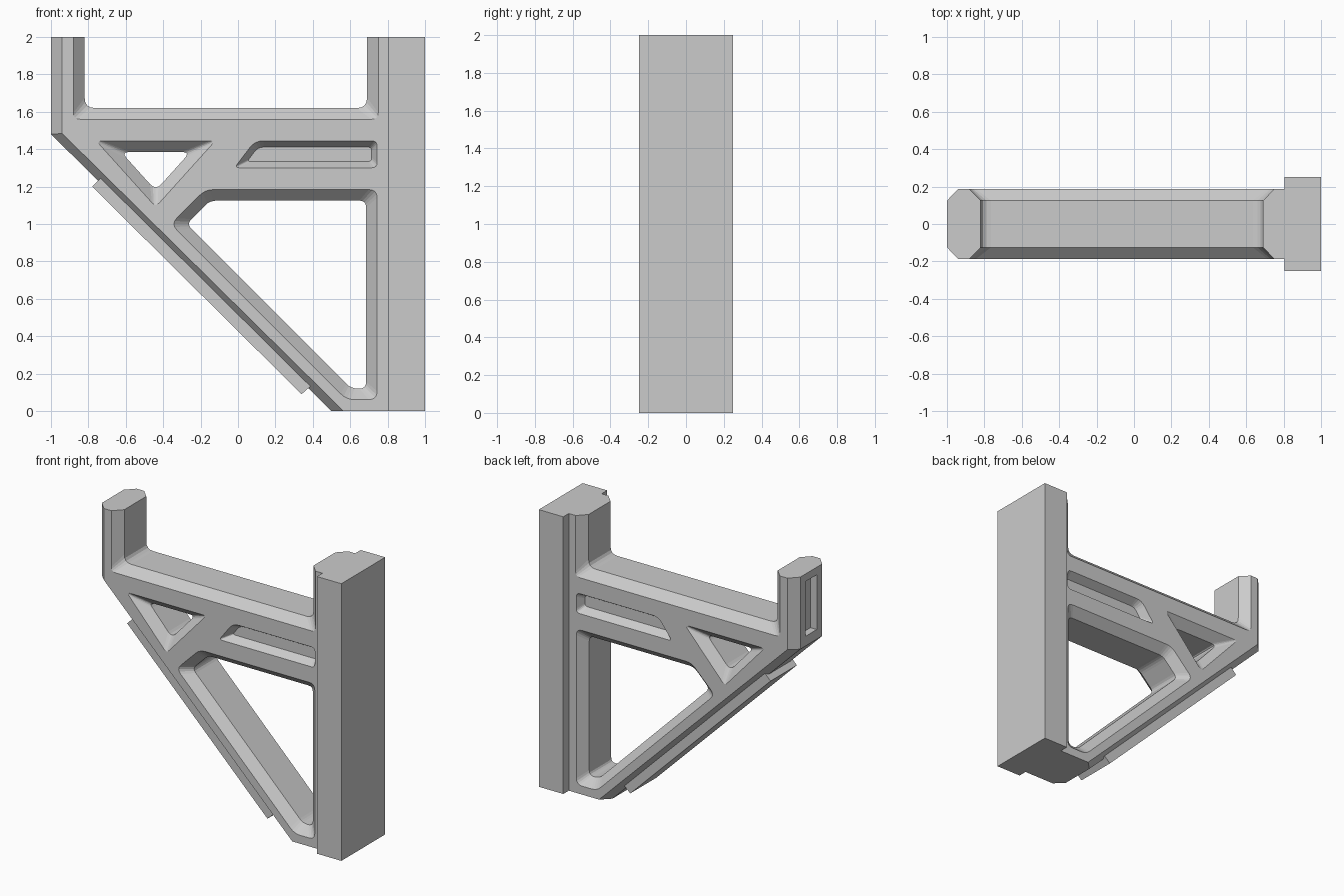
import bpy, bmesh
from mathutils import Vector

if "Cube" in bpy.data.objects:
    bpy.data.objects.remove(bpy.data.objects["Cube"])


def inset(poly, dists):
    """Move each edge of a counter-clockwise polygon inwards by its distance."""
    n = len(poly)
    pts = [Vector(p) for p in poly]
    lines = []
    for i in range(n):
        d = (pts[(i + 1) % n] - pts[i]).normalized()
        lines.append((pts[i] + Vector((-d.y, d.x)) * dists[i], d))
    out = []
    for i in range(n):
        (p, d), (q, e) = lines[i - 1], lines[i]
        t = (q - p).cross(e) / d.cross(e)
        out.append(p + d * t)
    return out


def rounded(poly, cuts, steps=4):
    """Round corners; cuts gives the tangent length at each corner."""
    out = []
    n = len(poly)
    for i, c in enumerate(cuts):
        p = Vector(poly[i])
        if c == 0:
            out.append(p)
            continue
        a = p + (Vector(poly[i - 1]) - p).normalized() * c
        b = p + (Vector(poly[(i + 1) % n]) - p).normalized() * c
        for k in range(steps + 1):
            t = k / steps
            out.append(a * (1 - t) ** 2 + p * 2 * t * (1 - t) + b * t * t)
    return out


def loft(name, rings):
    """Join equal-sized xz outlines placed at successive y positions."""
    bm = bmesh.new()
    rows = [[bm.verts.new((p[0], y, p[1])) for p in ring] for y, ring in rings]
    n = len(rows[0])
    for a, b in zip(rows, rows[1:]):
        for i in range(n):
            j = (i + 1) % n
            bm.faces.new((a[i], a[j], b[j], b[i]))
    bm.faces.new(rows[0][::-1])
    bm.faces.new(rows[-1])
    bm.normal_update()
    if bm.calc_volume(signed=True) < 0:
        bmesh.ops.reverse_faces(bm, faces=bm.faces)
    mesh = bpy.data.meshes.new(name)
    bm.to_mesh(mesh)
    bm.free()
    obj = bpy.data.objects.new(name, mesh)
    bpy.context.collection.objects.link(obj)
    return obj


def box(name, x0, x1, y, z0, z1):
    ring = [(x0, z0), (x1, z0), (x1, z1), (x0, z1)]
    return loft(name, [(-y, ring), (y, ring)])


def cut(target, cutter):
    """Subtract the cutter, keeping the first solver result that is sound."""
    cutter.hide_render = True
    mod = target.modifiers.new("cut", 'BOOLEAN')
    mod.operation = 'DIFFERENCE'
    mod.object = cutter
    for solver in ('EXACT', 'MANIFOLD', 'FLOAT'):
        mod.solver = solver
        deps = bpy.context.evaluated_depsgraph_get()
        deps.update()
        result = bpy.data.meshes.new_from_object(target.evaluated_get(deps))
        if len(result.polygons) > len(target.data.polygons):
            target.data = result
            break
    target.modifiers.clear()
    bpy.data.objects.remove(cutter)


FACE, MID, BEV = 0.187, 0.125, 0.06

# Bracket frame with bevelled outer edges
outline = [(-1, 2), (-1, 1.48), (0.5, 0), (0.805, 0), (0.805, 2),
           (0.69, 2), (0.69, 1.62), (-0.82, 1.62), (-0.82, 2)]
small = inset(outline, [BEV, 0.045, 0, 0, 0, BEV, BEV, BEV, 0])
edge = rounded(outline, [0] * 6 + [0.055, 0.055, 0])
front = rounded(small, [0] * 6 + [0.035, 0.035, 0])
frame = loft("bracket_frame", [(-FACE, front), (-MID, edge), (MID, edge), (FACE, front)])

# Through openings: large brace window and small triangle window
windows = {
    "brace_window": ([(-0.36, 1.0), (0.58, 0.06), (0.745, 0.06), (0.745, 1.185), (-0.175, 1.185)],
                     0.045, 0.036),
    "triangle_window": ([(-0.76, 1.445), (-0.44, 1.09), (-0.12, 1.445)], 0.03, 0.045),
}
for name, (poly, r_out, r_in) in windows.items():
    wide = rounded(poly, [r_out] * len(poly))
    tight = rounded(inset(poly, [BEV] * len(poly)), [r_in] * len(poly))
    cut(frame, loft(name, [(-0.3, wide), (-FACE - 0.001, wide), (-MID, tight),
                           (MID, tight), (FACE + 0.001, wide), (0.3, wide)]))

# Shallow slots on both faces
slot = [(-0.02, 1.30), (0.745, 1.30), (0.745, 1.445), (0.09, 1.445)]
wide = rounded(slot, [0.025, 0.03, 0.03, 0.045])
tight = rounded(inset(slot, [0.034, 0.03, 0.034, 0.034]), [0.02, 0.02, 0.02, 0.03])
for s in (-1, 1):
    cut(frame, loft("slot", [(s * 0.3, wide), (s * (FACE + 0.001), wide), (s * 0.13, tight)]))

# Rectangular pocket in the end of the short post
cut(frame, box("post_pocket", -1.1, -0.95, 0.063, 1.55, 1.945))

# Upright mounting plate
box("mounting_plate", 0.805, 1.0, 0.25, 0, 2)

# Raised strip under the diagonal brace
strip = [(-0.78, 1.2), (0.34, 0.09), (0.387, 0.132), (-0.735, 1.245)]
loft("diagonal_strip", [(-0.15, strip), (0.15, strip)])
